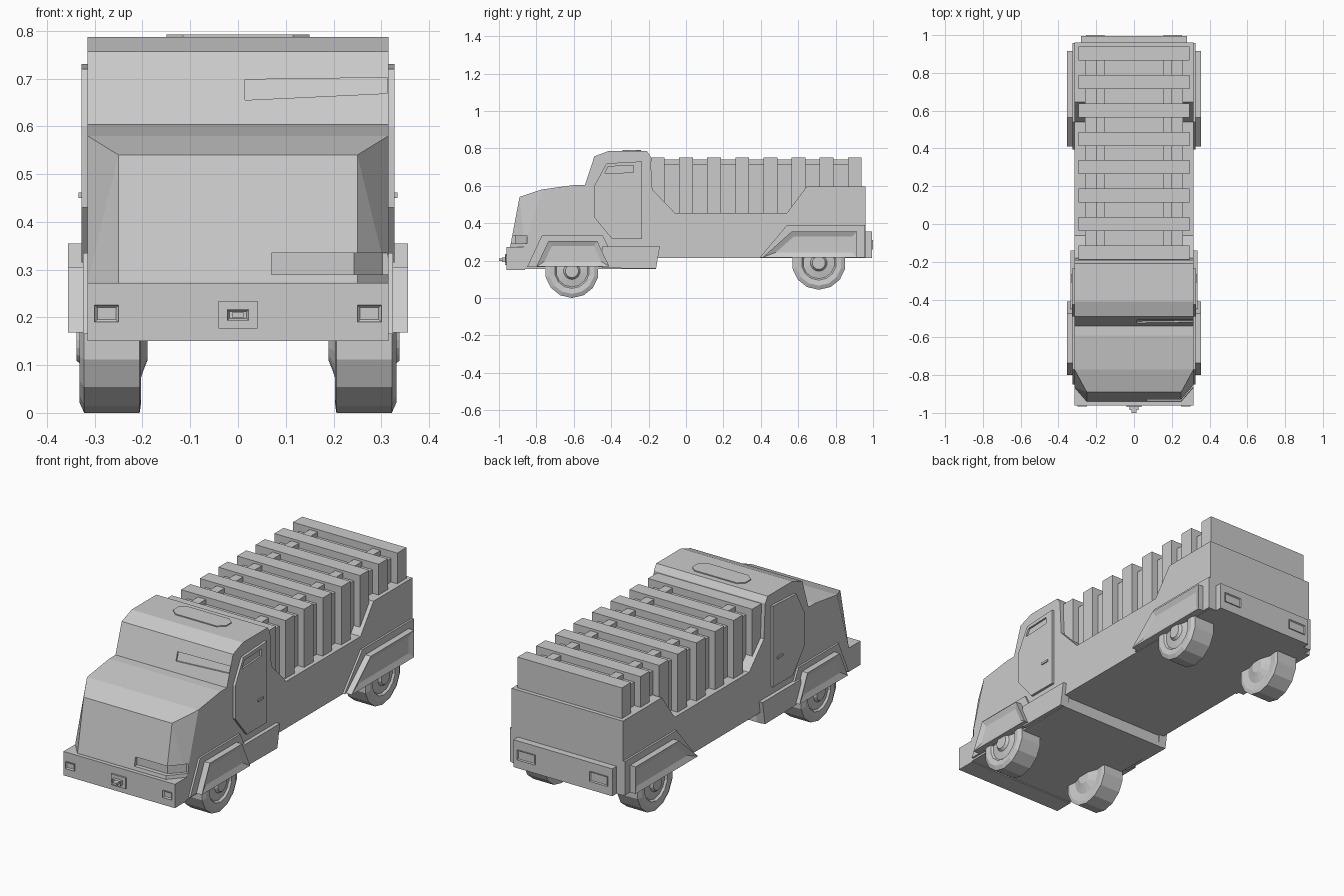
import bpy, bmesh, math
from mathutils import Vector

if "Cube" in bpy.data.objects:
    bpy.data.objects.remove(bpy.data.objects["Cube"])


def finish(name, bm, mirror=False):
    if mirror:
        geo = bmesh.ops.duplicate(bm, geom=bm.verts[:] + bm.edges[:] + bm.faces[:])["geom"]
        for v in geo:
            if isinstance(v, bmesh.types.BMVert):
                v.co.x *= -1
    bmesh.ops.recalc_face_normals(bm, faces=bm.faces[:])
    me = bpy.data.meshes.new(name)
    bm.to_mesh(me)
    bm.free()
    ob = bpy.data.objects.new(name, me)
    bpy.context.collection.objects.link(ob)
    return ob


def prism(name, pts, vec, mirror=False, inset=0, depth=0):
    """Extrude a planar outline along vec; optionally recess a panel in the far cap."""
    bm = bmesh.new()
    vec = Vector(vec)
    a = [bm.verts.new(p) for p in pts]
    b = [bm.verts.new(Vector(p) + vec) for p in pts]
    n = len(pts)
    bm.faces.new(a[::-1])
    cap = bm.faces.new(b)
    for i in range(n):
        j = (i + 1) % n
        bm.faces.new((a[i], a[j], b[j], b[i]))
    bmesh.ops.recalc_face_normals(bm, faces=bm.faces[:])
    if inset:
        bmesh.ops.inset_region(bm, faces=[cap], thickness=inset, use_even_offset=True)
        for v in cap.verts:
            v.co -= vec.normalized() * depth
    return finish(name, bm, mirror)


def side(name, yz, x0, x1, **kw):
    return prism(name, [(x0, y, z) for y, z in yz], (x1 - x0, 0, 0), **kw)


def box(name, x, y, z, axis="y+", **kw):
    """Box from ranges; the recessed cap, if any, faces the given axis."""
    if axis[0] == "y":
        y0, y1 = (y[0], y[1]) if axis[1] == "+" else (y[1], y[0])
        pts = [(x[0], y0, z[0]), (x[1], y0, z[0]), (x[1], y0, z[1]), (x[0], y0, z[1])]
        return prism(name, pts, (0, y1 - y0, 0), **kw)
    pts = [(x[0], y[0], z[0]), (x[0], y[1], z[0]), (x[0], y[1], z[1]), (x[0], y[0], z[1])]
    return prism(name, pts, (x[1] - x[0], 0, 0), **kw)


def cut(ob, cutter):
    mod = ob.modifiers.new("cut", "BOOLEAN")
    mod.operation, mod.solver, mod.object = "DIFFERENCE", "EXACT", cutter
    cutter.hide_render = True
    bpy.context.view_layer.objects.active = ob
    bpy.ops.object.modifier_apply(modifier=mod.name)
    bpy.data.objects.remove(cutter)


W = 0.315

# Cab and bed as one side profile
body = side("cab_and_bed", [
    (-.54, .155), (-.54, .605), (-.49, .757), (-.41, .787), (-.21, .787), (-.19, .757),
    (-.18, .58), (-.06, .455), (.54, .455), (.645, .595), (.96, .595), (.96, .215),
    (-.16, .215), (-.16, .155)], -W, W)

# Windscreen slots, parallel to the sloped glass
glass = [(.015, .655), (.312, .669), (.312, .702), (.015, .698)]
cut(body, prism("windscreen_cutter",
                [(x, -.54 + (z - .605) / 3 + .008, z) for x, z in glass],
                (0, -.1, 0), mirror=True))

# Hood with tapered nose corners
bm = bmesh.new()
for s in (-1, 1):
    for p in [(W, -.52, .155), (W, -.52, .605), (W, -.59, .605), (W, -.77, .58),
              (W, -.865, .275), (W, -.87, .155), (.25, -.89, .54), (.25, -.94, .275),
              (.25, -.94, .16)]:
        bm.verts.new((s * p[0], p[1], p[2]))
bmesh.ops.convex_hull(bm, input=bm.verts[:])
bmesh.ops.dissolve_limit(bm, angle_limit=.01, verts=bm.verts[:], edges=bm.edges[:])
hood = finish("hood", bm)

# Headlight slots wrapping round the nose corners
plan = [(.07, -.915), (.243, -.915), (.303, -.85), (.36, -.85), (.36, -1), (.07, -1)]
cut(hood, prism("headlight_cutter", [(x, y, .29) for x, y in plan], (0, 0, .045), mirror=True))

# Roof hatch
hatch = [(-.15, -.31), (-.115, -.34), (.115, -.34), (.15, -.31),
         (.15, -.265), (.12, -.24), (-.12, -.24), (-.15, -.265)]
prism("roof_hatch", [(x, y, .78) for x, y in hatch], (0, 0, .012))

# Doors with slit windows and handles
door = side("doors", [(-.49, .60), (-.425, .72), (-.235, .73), (-.235, .315),
                      (-.395, .315), (-.49, .43)], .30, .328, mirror=True)
cut(door, side("door_window_cutter", [(-.435, .665), (-.415, .703), (-.28, .708), (-.28, .672)],
               .319, .36, mirror=True))
box("door_handles", (.32, .334), (-.31, -.265), (.45, .461), "x", mirror=True)

# Side steps behind the front wheels
side("side_steps", [(-.45, .16), (-.45, .275), (-.14, .275), (-.16, .157)], .29, .335, mirror=True)

# Wheel arch flares and recessed fenders
side("front_flares", [(-.85, .165), (-.77, .335), (-.445, .335), (-.36, .165)],
     .30, .325, mirror=True)
side("rear_flares", [(.395, .217), (.54, .39), (.958, .39), (.958, .217)],
     .30, .325, mirror=True)
side("front_fenders", [(-.80, .168), (-.735, .305), (-.475, .305), (-.41, .168)],
     .30, .356, mirror=True, inset=.028, depth=.012)
side("rear_fenders", [(.41, .217), (.565, .355), (.915, .355), (.915, .217)],
     .30, .356, mirror=True, inset=.027, depth=.012)

# Front bumper, fog lights and tow hook
box("front_bumper", (-W, W), (-.96, -.86), (.15, .272))
box("fog_lights", (.25, .30), (-.966, -.95), (.19, .226), "y-", mirror=True, inset=.009, depth=.01)
box("tow_plate", (-.041, .041), (-.968, -.95), (.177, .234), "y-")
box("tow_socket", (-.023, .023), (-.985, -.96), (.193, .217), "y-", inset=.005, depth=.01)
box("tow_pin", (-.012, .012), (-1.0, -.96), (.199, .211))

# Rear bumper and tail lights
box("rear_bumper", (-.28, .28), (.94, .995), (.215, .355))
box("tail_lights", (.155, .255), (.98, 1.0), (.26, .31), "y+", mirror=True, inset=.01, depth=.012)

# Cargo: core block, hoops and roof rails
box("cargo_core", (-.26, .26), (-.185, .92), (.45, .715))
for i in range(8):
    y = -.151 + i * .1505
    box("cargo_hoop", (-.295, .295), (y - .037, y + .037), (.45, .752))
box("cargo_rails", (.155, .2), (-.17, .9), (.70, .74), mirror=True)

# Wheels: 14-sided lathed profile of (radius, x)
tyre = [(.035, .338), (.045, .325), (.085, .318), (.093, .328), (.122, .332), (.144, .322),
        (.144, .206), (.125, .203), (.085, .208), (.055, .198), (.035, .19)]


def wheels(name, y, z, sides=14):
    bm = bmesh.new()
    rings = []
    for r, x in tyre:
        ang = [2 * math.pi * k / sides for k in range(sides)]
        rings.append([bm.verts.new((x, y + r * math.sin(t), z - r * math.cos(t))) for t in ang])
    for p, q in zip(rings, rings[1:]):
        for k in range(sides):
            m = (k + 1) % sides
            bm.faces.new((p[k], p[m], q[m], q[k]))
    bm.faces.new(rings[0])
    bm.faces.new(rings[-1])
    finish(name, bm, mirror=True)


wheels("front_wheels", -.61, .144)
wheels("rear_wheels", .71, .188)
